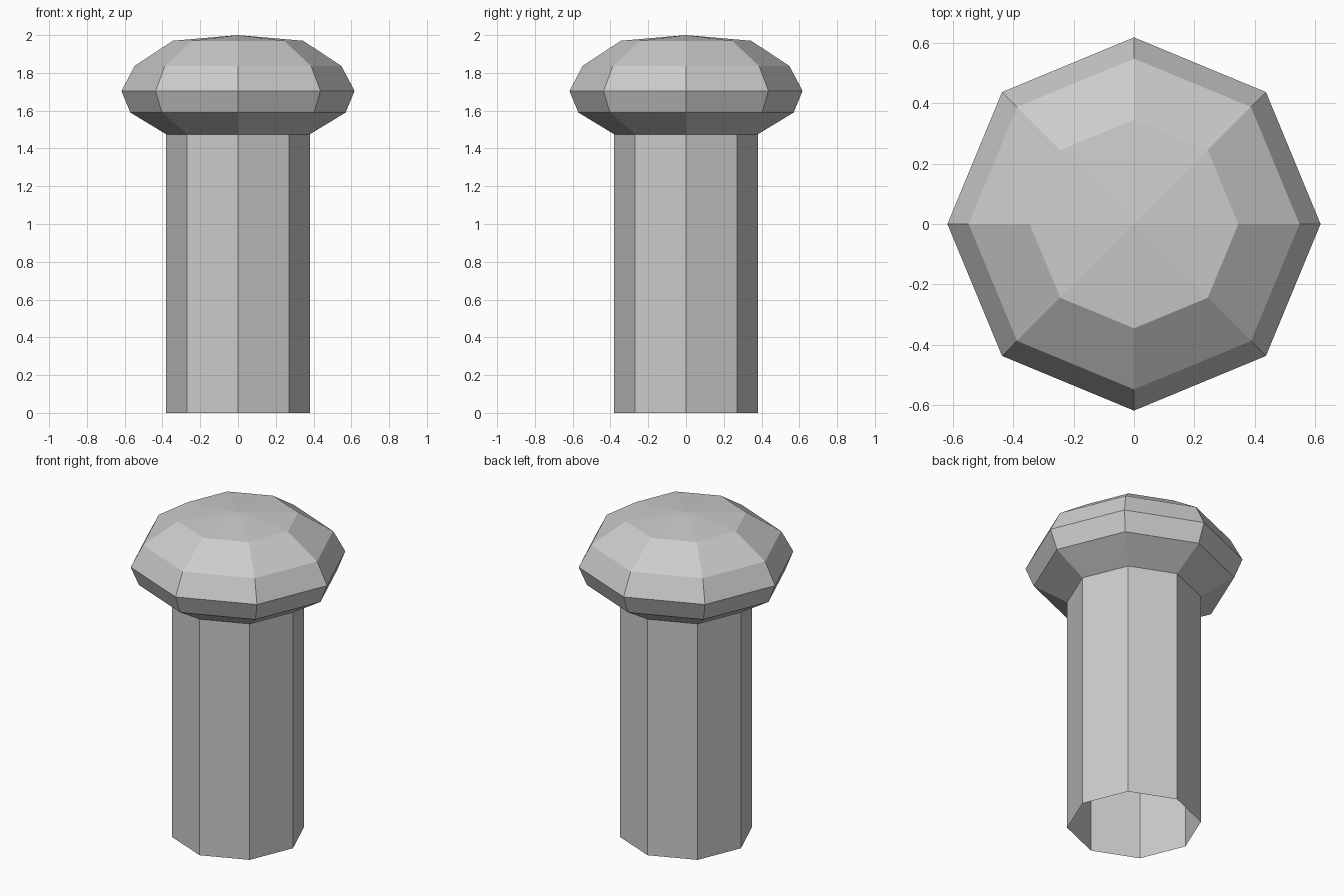
import bpy, bmesh
from math import cos, sin, pi

if "Cube" in bpy.data.objects:
    bpy.data.objects.remove(bpy.data.objects["Cube"])

SIDES = 8

# Half profile (radius, height): open-bottomed shaft flaring into a domed head
profile = [(0.38, 0), (0.38, 1.475), (0.57, 1.59), (0.617, 1.705),
           (0.547, 1.837), (0.345, 1.97)]
TOP = 2.0

bm = bmesh.new()
rings = [[bm.verts.new((r * cos(2 * pi * i / SIDES), r * sin(2 * pi * i / SIDES), z))
          for i in range(SIDES)] for r, z in profile]

# Flat side faces between successive rings
for low, high in zip(rings, rings[1:]):
    for i in range(SIDES):
        j = (i + 1) % SIDES
        bm.faces.new((low[i], low[j], high[j], high[i]))

# Shallow cap fan
apex = bm.verts.new((0, 0, TOP))
for i in range(SIDES):
    bm.faces.new((rings[-1][i], rings[-1][(i + 1) % SIDES], apex))

mesh = bpy.data.meshes.new("domed_post")
bm.to_mesh(mesh)
bm.free()
bpy.context.collection.objects.link(bpy.data.objects.new("domed_post", mesh))
